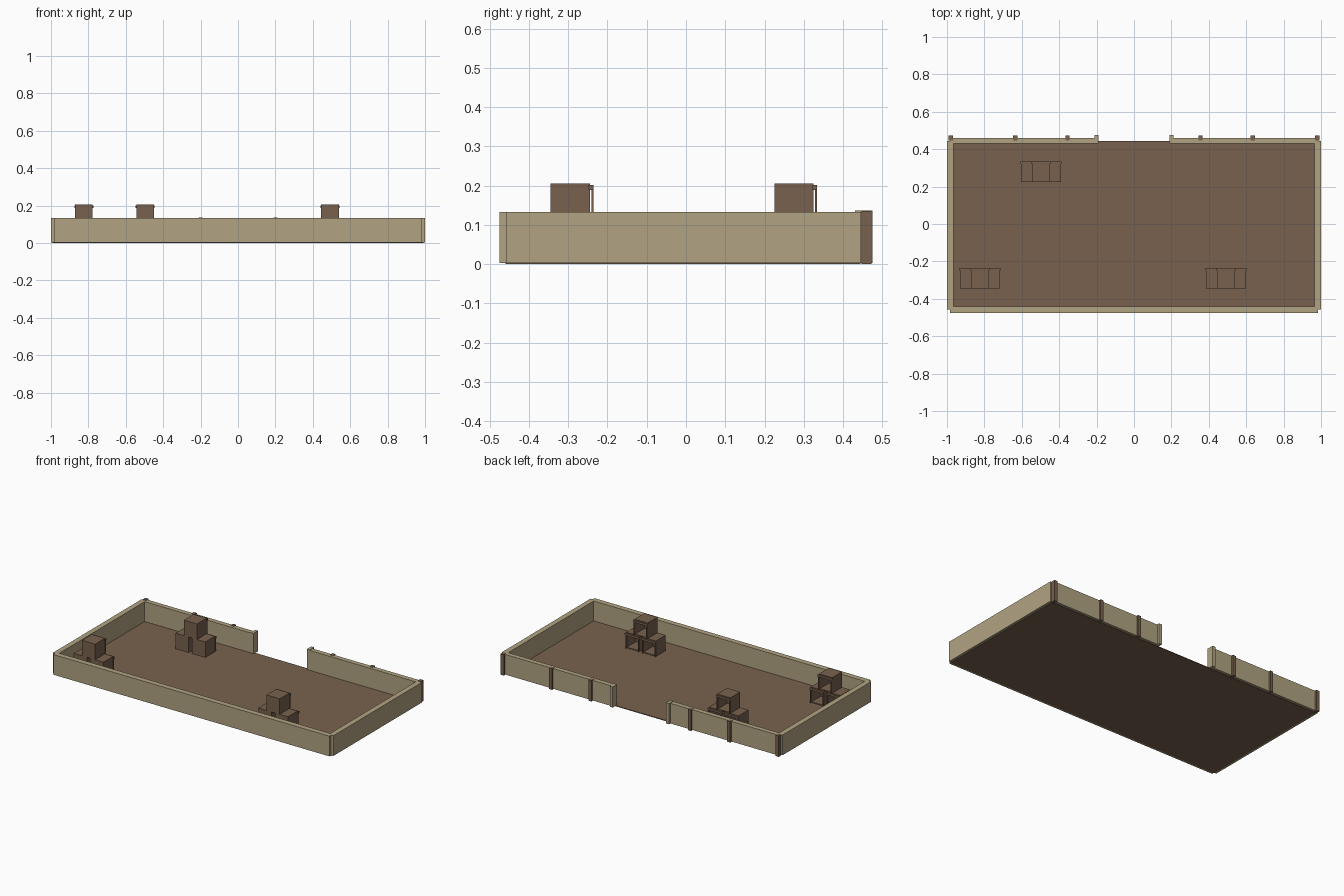
import bpy
import bmesh

cube = bpy.data.objects.get("Cube")
if cube:
    bpy.data.objects.remove(cube, do_unlink=True)


def material(name, rgb):
    m = bpy.data.materials.new(name)
    m.use_nodes = True
    m.diffuse_color = (*rgb, 1)
    m.node_tree.nodes["Principled BSDF"].inputs["Base Color"].default_value = (*rgb, 1)
    return m


TAN = material("tan plaster", (0.44, 0.37, 0.225))
BROWN = material("brown wood", (0.19, 0.12, 0.077))


def add_box(bm, x, y, z):
    """Add a box given its (low, high) range on each axis."""
    verts = bmesh.ops.create_cube(bm, size=1)["verts"]
    for v in verts:
        for i, (low, high) in enumerate((x, y, z)):
            v.co[i] = high if v.co[i] > 0 else low


def make(name, mat, boxes, location=(0, 0, 0)):
    bm = bmesh.new()
    for b in boxes:
        add_box(bm, *b)
    mesh = bpy.data.meshes.new(name)
    bm.to_mesh(mesh)
    bm.free()
    mesh.materials.append(mat)
    ob = bpy.data.objects.new(name, mesh)
    ob.location = location
    bpy.context.collection.objects.link(ob)
    return ob


def span(a, b, side):
    return tuple(sorted((a * side, b * side)))


FLOOR = 0.005
TOP = 0.133
WALL_Z = (0.003, TOP)

# Floor slab and long front wall
make("floor", BROWN, [((-0.985, 0.985), (-0.46, 0.445), (0, FLOOR))])
make("front_wall", TAN, [((-0.984, 0.984), (-0.475, -0.44), WALL_Z)])

# Side walls, back walls either side of the gateway, and their posts
for label, s in (("left", 1), ("right", -1)):
    make(label + "_side_wall", TAN, [(span(0.966, 1, s), (-0.457, 0.445), WALL_Z)])
    make(label + "_back_wall", TAN, [(span(0.2, 0.984, s), (0.43, 0.461), WALL_Z)])
    make(label + "_gate_jamb", TAN, [(span(0.19, 0.211, s), (0.43, 0.475), (0.003, 0.136))])
    for i, x in enumerate((0.355, 0.635, 0.98)):
        make(f"{label}_back_post_{i + 1}", BROWN,
             [(span(x - 0.011, x + 0.011, s), (0.447, 0.472), (0, 0.135))])

# Crate parts: hollow box open to the back, with a rail and two thin legs
W, D, H, T = 0.047, 0.05, 0.1, 0.005
CRATE = [
    ((-W, W), (-D, D), (H - T, H)),
    ((-W, W), (-D, D), (0, T)),
    ((-W, W), (-D, T - D), (T, H - T)),
    ((-W, T - W), (T - D, D), (T, H - T)),
    ((W - T, W), (T - D, D), (T, H - T)),
    ((-0.051, 0.051), (0.047, 0.059), (0.083, 0.096)),
    ((-W, T - W), (0.054, 0.059), (0, 0.083)),
    ((W - T, W), (0.054, 0.059), (0, 0.083)),
]

# Three stacks: two crates below, one centred above
for n, (cx, cy) in enumerate(((-0.824, -0.295), (-0.497, 0.275), (0.492, -0.295))):
    for part, dx, z in (("lower_right", -0.059, 0), ("lower_left", 0.059, 0), ("upper", 0, H)):
        make(f"crate_stack_{n + 1}_{part}", BROWN, CRATE, (cx + dx, cy, FLOOR + z))
